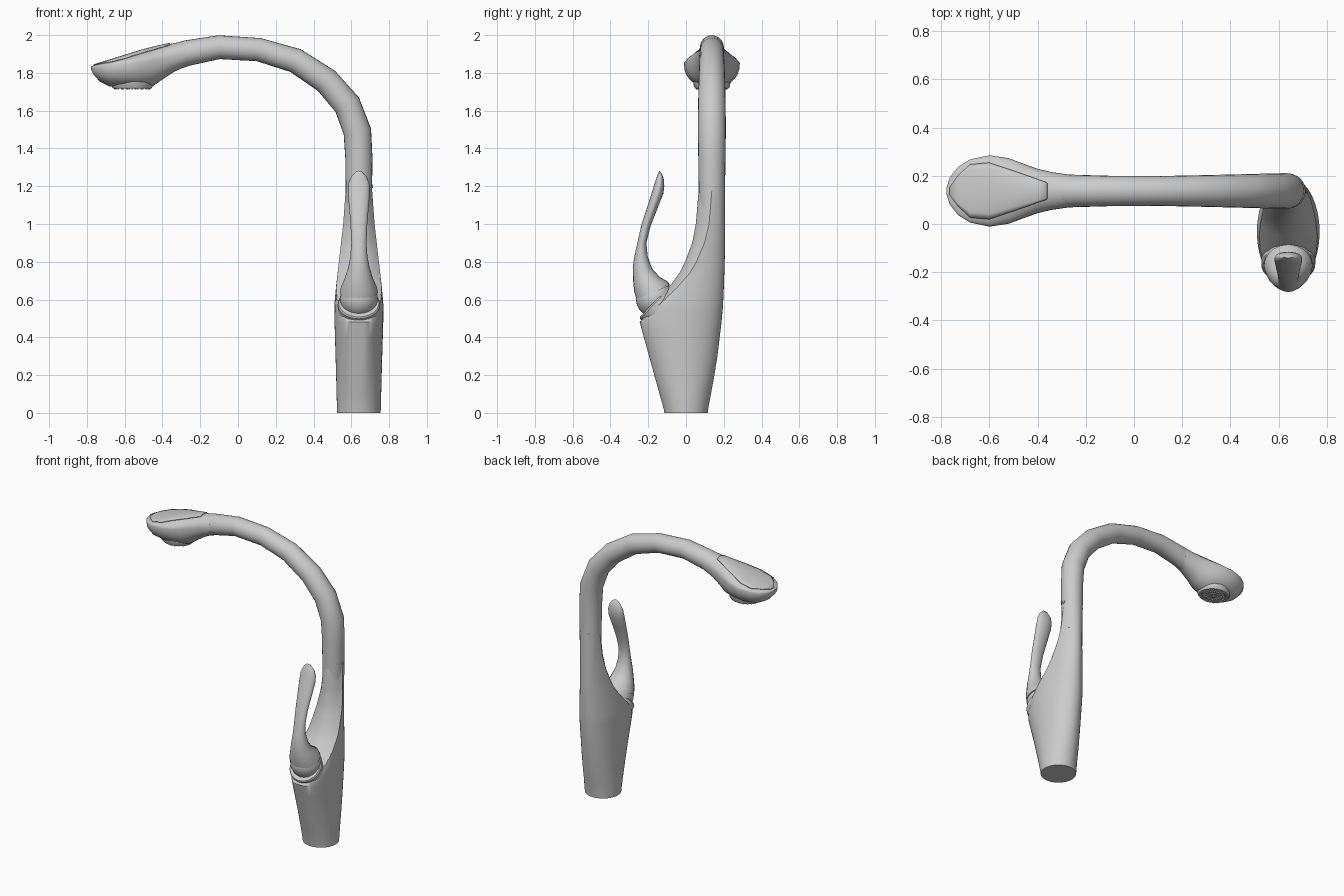
import bpy, bmesh, math
from mathutils import Vector, Matrix

if "Cube" in bpy.data.objects:
    bpy.data.objects.remove(bpy.data.objects["Cube"])

metal = bpy.data.materials.new("brushed_grey")
metal.use_nodes = True
GREY = (0.6, 0.6, 0.6, 1)
metal.diffuse_color = GREY
metal.node_tree.nodes["Principled BSDF"].inputs["Base Color"].default_value = GREY

CX = 0.64    # body and lever axis
SY = 0.137   # spout plane


def finish(name, bm, angle=35):
    bmesh.ops.recalc_face_normals(bm, faces=bm.faces)
    mesh = bpy.data.meshes.new(name)
    bm.to_mesh(mesh)
    bm.free()
    mesh.materials.append(metal)
    ob = bpy.data.objects.new(name, mesh)
    bpy.context.collection.objects.link(ob)
    bpy.ops.object.select_all(action='DESELECT')
    ob.select_set(True)
    bpy.context.view_layer.objects.active = ob
    bpy.ops.object.shade_smooth_by_angle(angle=math.radians(angle))
    return ob


def loft(name, rings, closed=True, angle=35):
    bm = bmesh.new()
    vs = [[bm.verts.new(p) for p in r] for r in rings]
    n = len(vs[0])
    for a, b in zip(vs, vs[1:]):
        for i in range(n if closed else n - 1):
            j = (i + 1) % n
            bm.faces.new((a[i], a[j], b[j], b[i]))
    if closed:
        bm.faces.new(vs[0])
        bm.faces.new(vs[-1])
    return finish(name, bm, angle)


def ellipse(c, u, v, n=24):
    c, u, v = Vector(c), Vector(u), Vector(v)
    return [c + u * math.cos(t) + v * math.sin(t)
            for t in (2 * math.pi * i / n for i in range(n))]


def lerp(table, t):
    """Row of values at t, from rows that start with their key."""
    for a, b in zip(table, table[1:]):
        if t <= b[0]:
            f = max(0, (t - a[0]) / (b[0] - a[0]))
            return [p + (q - p) * f for p, q in zip(a[1:], b[1:])]
    return list(table[-1][1:])


# Body: flared column whose front is cut away by a sloping scoop
SECTIONS = [(0, -.115, .115, .115), (.02, -.118, .117, .116), (.25, -.186, .16, .122),
            (.48, -.256, .188, .129), (.57, -.262, .196, .13), (.66, -.25, .2, .122),
            (.8, -.2, .205, .106), (1.0, -.05, .207, .083), (1.18, .067, .207, .07)]
SCOOP = [(.48, -.25, 0), (.52, -.205, .01), (.58, -.155, .03), (.66, -.095, .045),
         (.74, -.035, .055), (.8, -.005, .06), (.9, .033, .065), (1.0, .052, .07),
         (1.18, .067, .07)]
levels = [0, .02, .1, .2, .3, .4, .48] + [.48 + .7 * i / 24 for i in range(1, 25)]
rings = []
for z in levels:
    front, back, hw = lerp(SECTIONS, z)
    cy, ry = (front + back) / 2, (back - front) / 2
    ring = ellipse((CX, cy, z), (hw, 0, 0), (0, ry, 0), 48)
    for p in ring:
        # slightly flattened front panel
        p.y = max(p.y, cy - ry * (1 - .05 * min(z / .48, 1)))
        if z > .48:
            cut, bulge = lerp(SCOOP, z)
            p.y = max(p.y, cut + bulge * ((p.x - CX) / hw) ** 2)
    rings.append(ring)
loft("body", rings, angle=30)

# Spout: tube swept along an arch
PATH = [(.64, 1.0, .068), (.64, 1.2, .07), (.64, 1.35, .072), (.632, 1.49, .074),
        (.578, 1.632, .073), (.468, 1.758, .07), (.305, 1.865, .066), (.11, 1.923, .062),
        (-.1, 1.936, .063), (-.27, 1.905, .068), (-.38, 1.87, .07)]
rings = []
for i, (x, z, r) in enumerate(PATH):
    a, b = PATH[max(i - 1, 0)], PATH[min(i + 1, len(PATH) - 1)]
    t = Vector((b[0] - a[0], 0, b[1] - a[1])).normalized()
    rings.append(ellipse((x, SY, z), (t.z * r, 0, -t.x * r), (0, r, 0)))
loft("spout", rings, angle=50)

# Spray head: x, top, widest height, bottom, half width
HEAD = [(-.778, 1.834, 1.829, 1.818, .012), (-.765, 1.839, 1.831, 1.79, .055),
        (-.73, 1.85, 1.835, 1.753, .1), (-.68, 1.865, 1.842, 1.728, .131),
        (-.6, 1.89, 1.85, 1.72, .148), (-.52, 1.915, 1.856, 1.721, .136),
        (-.45, 1.933, 1.866, 1.73, .11), (-.4, 1.945, 1.875, 1.765, .092),
        (-.34, 1.957, 1.89, 1.805, .078), (-.27, 1.972, 1.905, 1.838, .068)]
rings = []
for x, top, mid, low, hw in HEAD:
    ring = []
    for i in range(32):
        t = 2 * math.pi * i / 32
        c, s = math.cos(t), math.sin(t)
        z = mid + (top - mid) * s if s > 0 else mid - (mid - low) * abs(s) ** .85
        ring.append((x, SY + hw * c, z))
    rings.append(ring)
loft("spray_head", rings, angle=45)

# Thin inlaid panel following the top of the head
PANEL = [(-.765, .015), (-.73, .062), (-.68, .11), (-.6, .117), (-.52, .09),
         (-.45, .066), (-.4, .048), (-.36, .034)]
rings = []
for x, w in PANEL:
    top, mid, low, hw = lerp(HEAD, x)
    rings.append([(x, SY + w * k / 5,
                   mid + (top - mid) * math.sqrt(max(0, 1 - (w * k / 5 / hw) ** 2)) + .003)
                  for k in range(-5, 6)])
panel = loft("head_top_panel", rings, closed=False)
mod = panel.modifiers.new("thickness", 'SOLIDIFY')
mod.thickness = .006
mod.offset = 0

# Spray face: stepped disc with rings of small nozzles
FX, FZ = -.56, 1.722
loft("spray_face", [ellipse((FX, SY, z), (r * 1.15, 0, 0), (0, r, 0), 32)
                    for z, r in ((1.76, .1), (1.728, .095), (1.718, .088),
                                 (1.718, .07), (1.722, .066), (1.722, .03), (1.717, .026))])
bm = bmesh.new()
for radius, count in ((.079, 20), (.048, 12), (.014, 4)):
    for i in range(count):
        a = 2 * math.pi * i / count
        spot = Matrix.Translation((FX + 1.15 * radius * math.cos(a),
                                   SY + radius * math.sin(a), 1.718))
        bmesh.ops.create_cone(bm, cap_ends=True, segments=8, radius1=.004,
                              radius2=.006, depth=.012, matrix=spot)
finish("spray_nozzles", bm)

# Lever joint: ball seated in a tilted collar on the scoop
bm = bmesh.new()
bmesh.ops.create_uvsphere(bm, u_segments=32, v_segments=16, radius=.1,
                          matrix=Matrix.Translation((CX, -.165, .605)))
finish("lever_ball", bm)
axis = Vector((0, -.72, .69))
across = Vector((0, .69, .72))
seat = Vector((CX, -.163, .57))
loft("lever_collar", [ellipse(seat + axis * h, (r, 0, 0), across * r * .96, 32)
                      for h, r in ((-.03, .112), (.008, .112), (.016, .106), (.016, .09))])

# Lever: front point (y, z), back point (y, z), half width
LEVER = [(-.262, .60, -.085, .675, .101), (-.274, .64, -.096, .695, .095),
         (-.28, .70, -.14, .72, .076), (-.282, .77, -.18, .765, .057),
         (-.273, .83, -.203, .83, .045), (-.258, .9, -.21, .9, .04),
         (-.235, 1.0, -.187, .99, .044), (-.205, 1.09, -.148, 1.09, .052),
         (-.18, 1.17, -.12, 1.16, .058), (-.163, 1.225, -.115, 1.2, .056),
         (-.15, 1.262, -.117, 1.235, .042), (-.141, 1.282, -.128, 1.268, .016)]
rings = []
for fy, fz, by, bz, hw in LEVER:
    rings.append(ellipse((CX, (fy + by) / 2, (fz + bz) / 2),
                         (0, (fy - by) / 2, (fz - bz) / 2), (hw, 0, 0), 20))
loft("lever", rings, angle=50)

# Small set screw on the outer side of the spout
bm = bmesh.new()
bmesh.ops.create_cone(bm, cap_ends=True, segments=12, radius1=.01, radius2=.01, depth=.012,
                      matrix=Matrix.Translation((.708, SY, 1.2)) @ Matrix.Rotation(math.pi / 2, 4, 'Y'))
finish("set_screw", bm)
